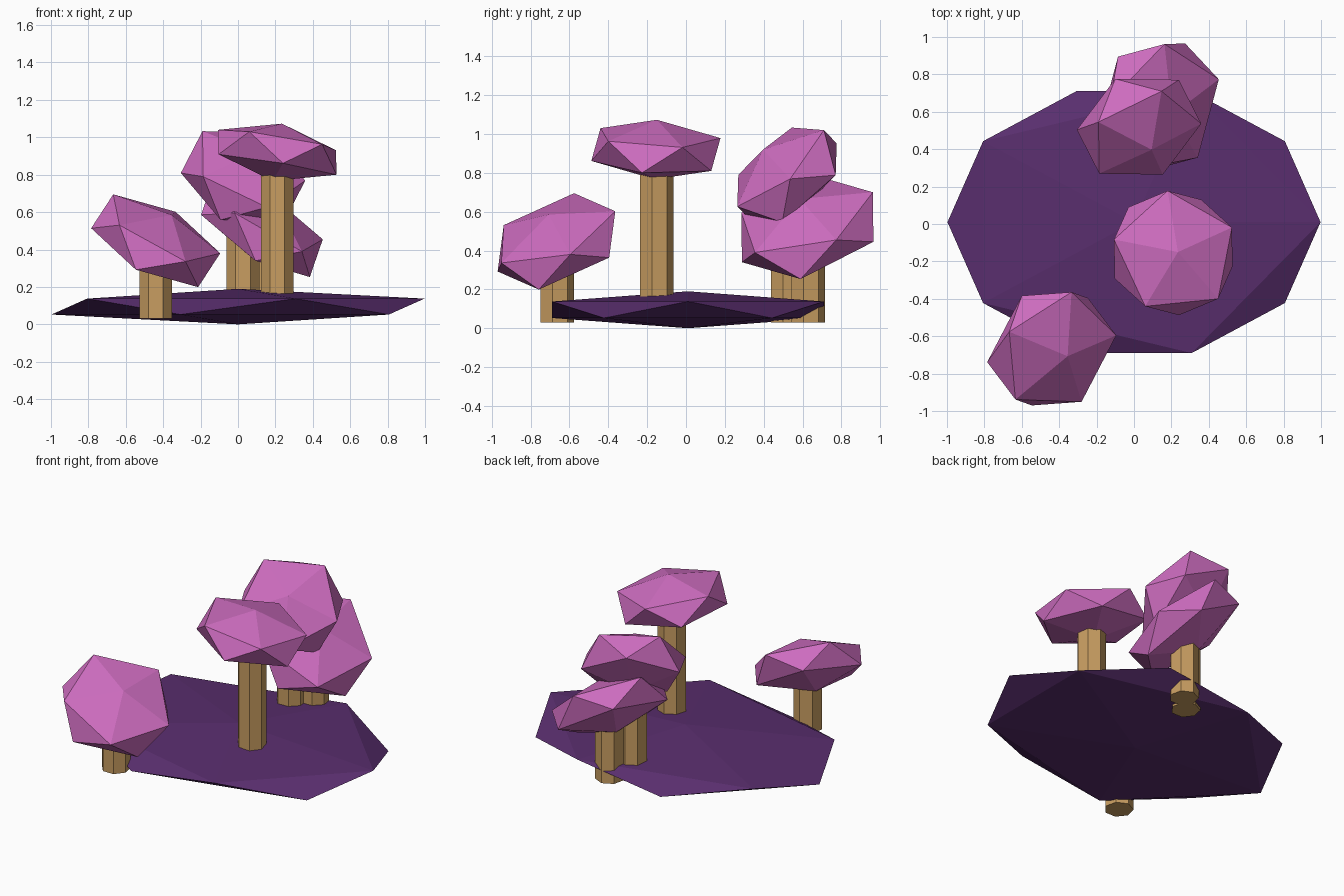
import bpy
import bmesh
from mathutils import Matrix, Vector

cube = bpy.data.objects.get("Cube")
if cube:
    bpy.data.objects.remove(cube, do_unlink=True)


def material(name, rgb):
    mat = bpy.data.materials.new(name)
    color = (*rgb, 1)
    mat.diffuse_color = color
    mat.use_nodes = True
    mat.node_tree.nodes["Principled BSDF"].inputs["Base Color"].default_value = color
    return mat


pink = material("pink foliage", (0.61, 0.15, 0.52))
wood = material("tan wood", (0.58, 0.34, 0.12))
purple = material("purple ground", (0.1, 0.027, 0.155))


def finish(bm, name, mat, location):
    bmesh.ops.recalc_face_normals(bm, faces=bm.faces)
    mesh = bpy.data.meshes.new(name)
    bm.to_mesh(mesh)
    bm.free()
    mesh.materials.append(mat)
    obj = bpy.data.objects.new(name, mesh)
    obj.location = location
    bpy.context.collection.objects.link(obj)
    return obj


def ground():
    """Flattened icosahedron slab."""
    bm = bmesh.new()
    bmesh.ops.create_icosphere(bm, subdivisions=1, radius=1)
    bmesh.ops.scale(bm, vec=(1.115, 0.823, 0.095), verts=bm.verts)
    finish(bm, "ground", purple, (0, 0.01, 0.095))


def canopy(name, center, corners):
    """Stretched, tilted icosahedron, set by its centre and one face's corners."""
    bm = bmesh.new()
    bmesh.ops.create_icosphere(bm, subdivisions=1, radius=1)
    bm.faces.ensure_lookup_table()
    source = Matrix([v.co for v in bm.faces[0].verts]).transposed()
    target = Matrix([Vector(p) - Vector(center) for p in corners]).transposed()
    stretch = target @ source.inverted()
    bmesh.ops.transform(bm, matrix=stretch.to_4x4(), verts=bm.verts)
    finish(bm, name, pink, center)


def trunk(name, x, y, top, bottom=0.03):
    """Seven-sided post reaching into its canopy."""
    bm = bmesh.new()
    bmesh.ops.create_cone(bm, cap_ends=True, segments=7, radius1=0.09,
                          radius2=0.09, depth=top - bottom)
    finish(bm, name, wood, (x, y, (top + bottom) / 2))


# name: (canopy centre, corners of one upper face)
trees = {
    "tall": ((0.21, -0.155, 0.92),
             [(0.235, -0.15, 1.073), (-0.107, -0.083, 1.04), (0.06, -0.44, 1.03)]),
    "front": ((-0.44, -0.667, 0.447),
              [(-0.667, -0.576, 0.695), (-0.334, -0.364, 0.602), (-0.355, -0.707, 0.585)]),
    "back_upper": ((0.027, 0.52, 0.789),
                   [(-0.19, 0.545, 1.033), (0.147, 0.71, 1.02), (0.094, 0.397, 0.92)]),
    "back_lower": ((0.128, 0.625, 0.52),
                   [(-0.128, 0.66, 0.787), (0.163, 0.962, 0.70), (0.205, 0.585, 0.666)]),
}

ground()
for name, (center, corners) in trees.items():
    canopy(name + "_canopy", center, corners)
    trunk(name + "_trunk", center[0], center[1], center[2])
